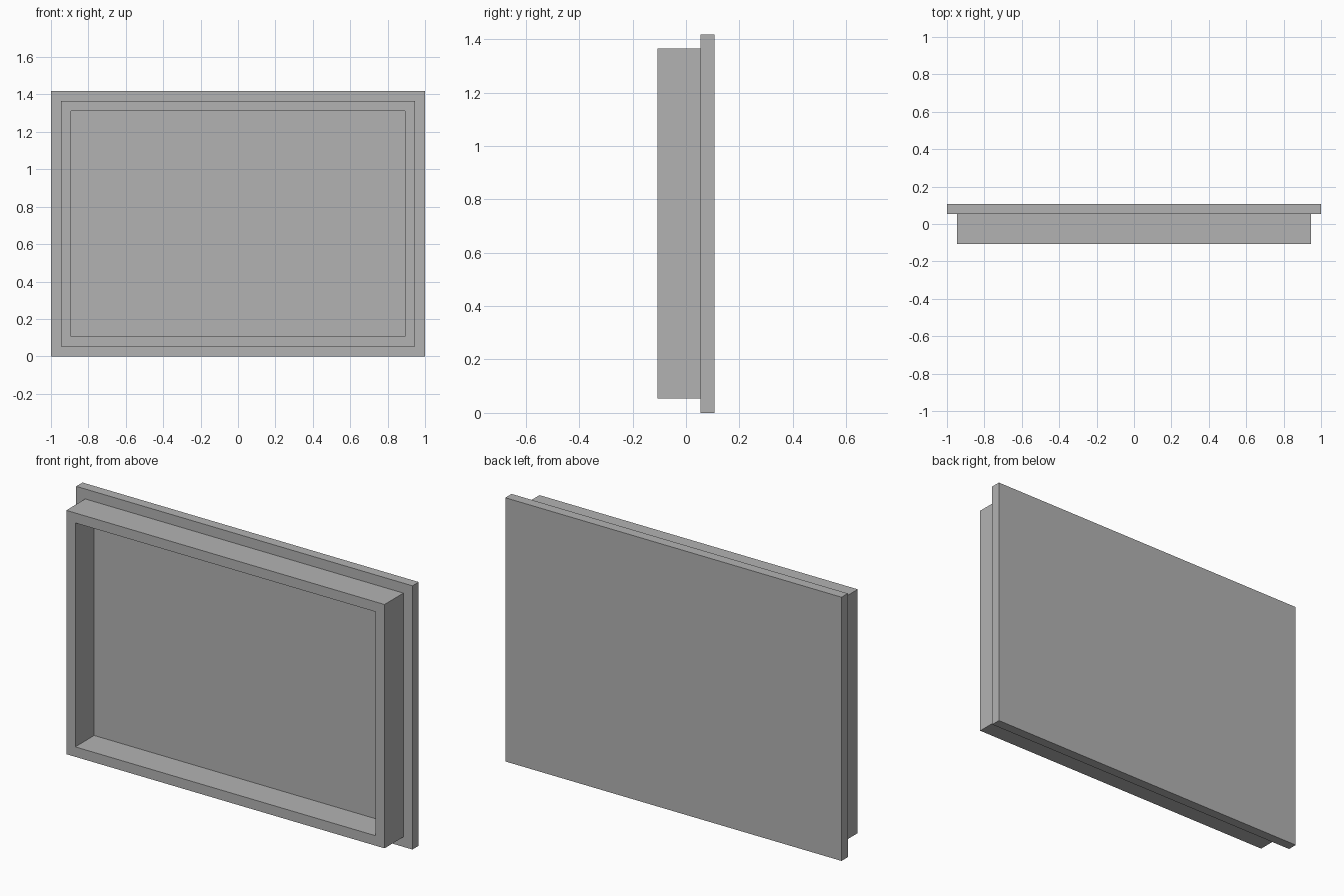
import bpy
import bmesh

cube = bpy.data.objects.get("Cube")
if cube:
    bpy.data.objects.remove(cube, do_unlink=True)

# Overall measures
WIDTH, HEIGHT, DEPTH = 2.0, 1.418, 0.214
STEP = 0.0535  # plate thickness, plate overhang and rim width
BACK, FRONT = DEPTH / 2, -DEPTH / 2
SEAM = BACK - STEP

grey = bpy.data.materials.new("plain grey")
grey.use_nodes = True
colour = (0.45, 0.45, 0.45, 1)
grey.diffuse_color = colour
grey.node_tree.nodes["Principled BSDF"].inputs["Base Color"].default_value = colour


def loop(bm, inset, y):
    """Rectangle of vertices, inset from the outline, at depth y."""
    x, low, high = WIDTH / 2 - inset, inset, HEIGHT - inset
    return [bm.verts.new((px, y, pz))
            for px, pz in ((-x, low), (x, low), (x, high), (-x, high))]


def bridge(bm, a, b):
    for i in range(4):
        j = (i + 1) % 4
        bm.faces.new((a[i], a[j], b[j], b[i]))


def finish(bm, name):
    bmesh.ops.recalc_face_normals(bm, faces=bm.faces)
    mesh = bpy.data.meshes.new(name)
    bm.to_mesh(mesh)
    bm.free()
    mesh.materials.append(grey)
    obj = bpy.data.objects.new(name, mesh)
    bpy.context.collection.objects.link(obj)


# Tray in one closed skin: back plate, overhang, raised rim, recessed floor
bm = bmesh.new()
sections = [(0, BACK), (0, SEAM), (STEP, SEAM), (STEP, FRONT),
            (2 * STEP, FRONT), (2 * STEP, SEAM)]
loops = [loop(bm, inset, y) for inset, y in sections]
for a, b in zip(loops, loops[1:]):
    bridge(bm, a, b)
bm.faces.new(loops[0])
bm.faces.new(loops[-1])
finish(bm, "framed_panel")
